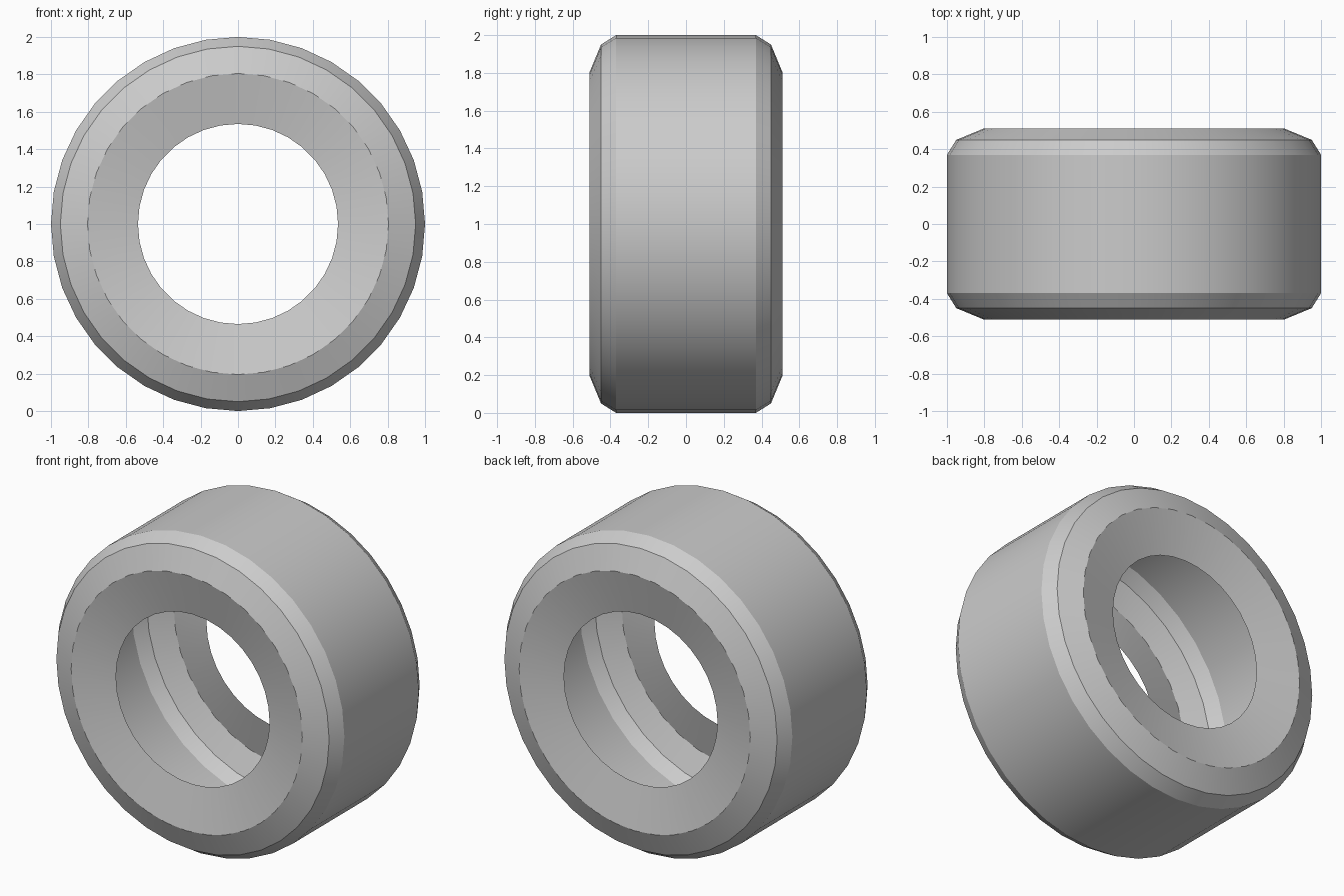
import bpy
import bmesh
import math

cube = bpy.data.objects.get("Cube")
if cube:
    bpy.data.objects.remove(cube, do_unlink=True)

SEGMENTS = 36
# Half of the tyre section as (radius, distance from the middle), bead to tread
HALF = [(0.535, 0.45), (0.805, 0.51), (0.95, 0.45), (1.0, 0.37)]
PROFILE = [(r, -d) for r, d in HALF] + [(r, d) for r, d in reversed(HALF)]


def make_material(name, colour):
    mat = bpy.data.materials.new(name)
    mat.use_nodes = True
    mat.diffuse_color = colour
    mat.node_tree.nodes["Principled BSDF"].inputs["Base Color"].default_value = colour
    return mat


def lathe(name, profile, segments, centre_z, mat):
    """Turn an open profile about the y axis into a hollow shell."""
    bm = bmesh.new()
    rings = []
    for r, y in profile:
        angles = [math.tau * i / segments for i in range(segments)]
        rings.append([bm.verts.new((r * math.sin(a), y, centre_z + r * math.cos(a)))
                      for a in angles])
    for near, far in zip(rings, rings[1:]):
        for i in range(segments):
            j = (i + 1) % segments
            bm.faces.new((near[i], far[i], far[j], near[j]))
    # Make the tread face outwards
    bm.normal_update()
    tread = max(bm.faces, key=lambda f: f.calc_center_median().z)
    if tread.normal.z < 0:
        bmesh.ops.reverse_faces(bm, faces=bm.faces[:])
    mesh = bpy.data.meshes.new(name)
    bm.to_mesh(mesh)
    bm.free()
    mesh.materials.append(mat)
    obj = bpy.data.objects.new(name, mesh)
    bpy.context.collection.objects.link(obj)
    return obj


# Tyre: tread, bevelled shoulders and dished sidewalls, open inside
grey = make_material("light grey", (0.6, 0.6, 0.6, 1.0))
tyre = lathe("tyre", PROFILE, SEGMENTS, 1.0, grey)

bpy.ops.object.select_all(action='DESELECT')
tyre.select_set(True)
bpy.context.view_layer.objects.active = tyre
bpy.ops.object.shade_smooth_by_angle(angle=math.radians(25))
